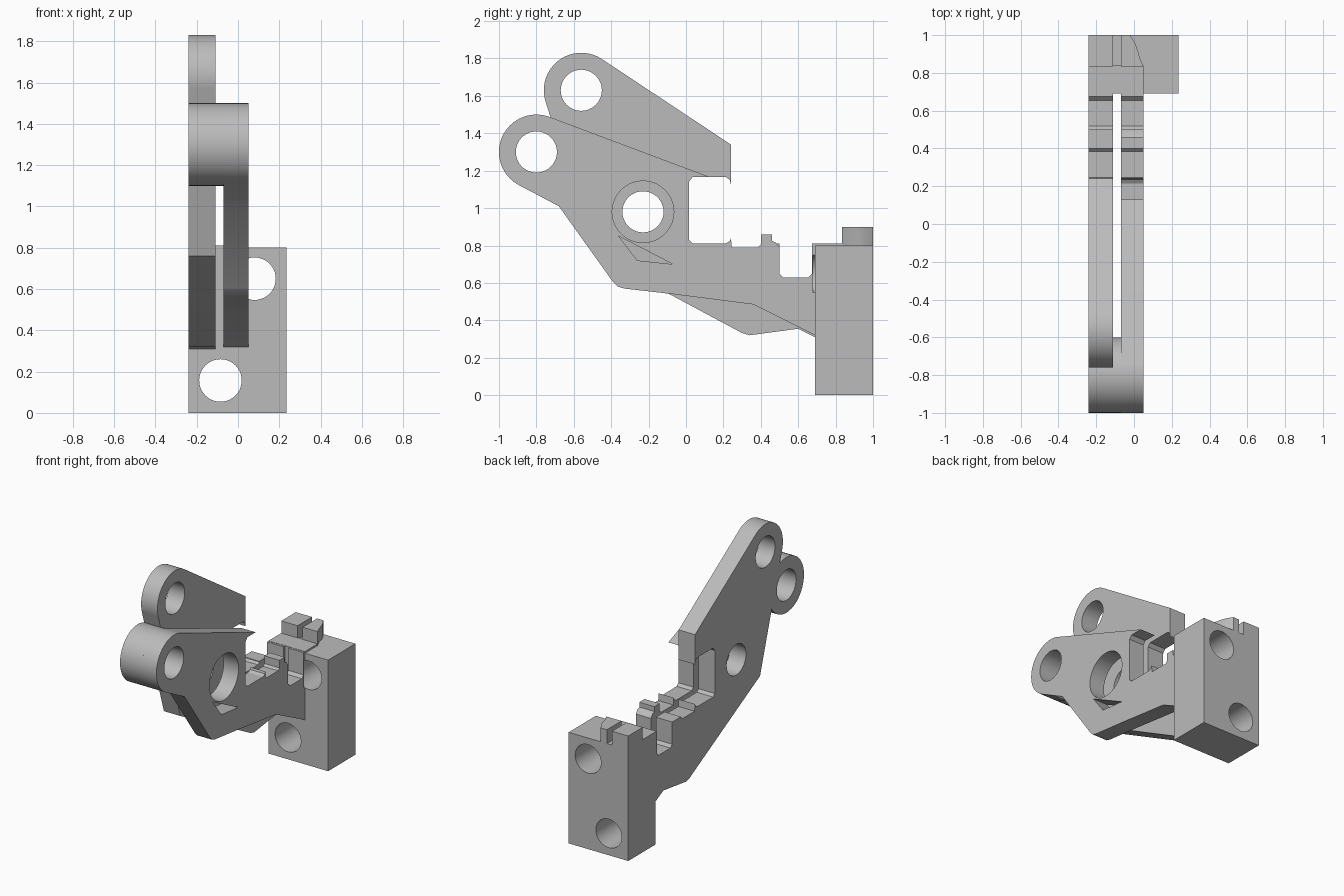
import bpy, bmesh
from math import radians, cos, sin

if "Cube" in bpy.data.objects:
    bpy.data.objects.remove(bpy.data.objects["Cube"], do_unlink=True)

grey = bpy.data.materials.new("plain_grey")
grey.use_nodes = True
tone = (0.5, 0.5, 0.5, 1)
grey.diffuse_color = tone
grey.node_tree.nodes["Principled BSDF"].inputs["Base Color"].default_value = tone


def arc(cu, cv, r, start=0, end=360, n=40):
    """Points on an arc; a full circle leaves out the repeated last point."""
    last = n if end - start == 360 else n + 1
    angles = [radians(start + (end - start) * i / n) for i in range(last)]
    return [(cu + r * cos(a), cv + r * sin(a)) for a in angles]


def prism(name, loops, axis, low, high):
    """Fill an outline (with hole loops) and extrude it along an axis."""
    place = {"x": lambda u, v: (low, u, v),
             "y": lambda u, v: (u, low, v),
             "z": lambda u, v: (u, v, low)}[axis]
    bm = bmesh.new()
    edges = []
    for loop in loops:
        vs = [bm.verts.new(place(u, v)) for u, v in loop]
        edges += [bm.edges.new((p, q)) for p, q in zip(vs, vs[1:] + vs[:1])]
    bmesh.ops.triangle_fill(bm, use_beauty=True, use_dissolve=False, edges=edges)
    out = bmesh.ops.extrude_face_region(bm, geom=bm.faces[:], use_keep_orig=True)
    moved = [g for g in out["geom"] if isinstance(g, bmesh.types.BMVert)]
    step = ["xyz"[i] == axis for i in range(3)]
    bmesh.ops.translate(bm, verts=moved, vec=[(high - low) * s for s in step])
    bmesh.ops.recalc_face_normals(bm, faces=bm.faces[:])
    mesh = bpy.data.meshes.new(name)
    bm.to_mesh(mesh)
    bm.free()
    mesh.materials.append(grey)
    ob = bpy.data.objects.new(name, mesh)
    bpy.context.collection.objects.link(ob)
    return ob


def select(ob):
    bpy.ops.object.select_all(action="DESELECT")
    ob.select_set(True)
    bpy.context.view_layer.objects.active = ob


def rect(u0, u1, v0, v1):
    return [(u0, v0), (u1, v0), (u1, v1), (u0, v1)]


# Shared positions across the width
OUT, GAP_A, GAP_B, IN = -0.24, -0.11, -0.07, 0.05

# Stepped upper edge, from the block forward to the square notch
slot = [(0.69, 0.81), (0.675, 0.81), (0.675, 0.65), (0.655, 0.63),
        (0.52, 0.63), (0.5, 0.65)]
plain_step = [(0.5, 0.81), (0.4, 0.81)]
bump_step = [(0.5, 0.79), (0.48, 0.815), (0.46, 0.825), (0.46, 0.86), (0.4, 0.86)]
notch = [(0.4, 0.805), (0.385, 0.79), (0.245, 0.79), (0.24, 0.84), (0.235, 0.825),
         (0.215, 0.812), (0.035, 0.812), (0.015, 0.83), (0.015, 1.14), (0.035, 1.165)]

# Outer arm with the upper eye
outer = ([(-0.5, 0.76), (0.3, 0.332), (0.34, 0.32), (0.6, 0.355), (0.69, 0.31)]
         + slot + plain_step + notch
         + [(0.215, 1.165), (0.235, 1.15), (0.24, 1.125), (0.24, 1.34)]
         + arc(-0.56, 1.63, 0.2, 56, 198))
outer_arm = prism("outer_arm", [outer, arc(-0.56, 1.63, 0.11), arc(-0.23, 0.98, 0.11)],
                  "x", OUT, GAP_A)

# Inner arm with the lower eye, wide pivot hole and slim opening
inner = ([(-0.68, 1.01), (-0.39, 0.605), (-0.365, 0.58), (-0.33, 0.57),
          (-0.07, 0.54), (0.36, 0.485), (0.69, 0.32)]
         + slot + bump_step + notch + [(0.13, 1.165)]
         + arc(-0.8, 1.3, 0.2, 69, 242))
opening = [(-0.36, 0.85), (-0.26, 0.72), (-0.07, 0.70)]
inner_arm = prism("inner_arm", [inner, arc(-0.8, 1.3, 0.11),
                                arc(-0.23, 0.98, 0.165), opening], "x", GAP_B, IN)

# Clearance for the upper bolt in the inner arm
cutter = prism("bolt_clearance", [arc(0.08, 0.65, 0.105)], "y", 0.68, 0.75)
cut = inner_arm.modifiers.new("clearance", "BOOLEAN")
cut.object = cutter
cut.operation = "DIFFERENCE"
select(inner_arm)
bpy.ops.object.modifier_apply(modifier=cut.name)
bpy.data.objects.remove(cutter, do_unlink=True)

# Lower eye bridging the two arms
eye_bridge = prism("eye_bridge", [arc(-0.8, 1.3, 0.2), arc(-0.8, 1.3, 0.11)],
                   "x", OUT, GAP_B)

# Mounting block with two bolt holes
block = prism("mounting_block", [rect(OUT, 0.235, 0, 0.8), arc(0.08, 0.65, 0.103),
                                 arc(-0.085, 0.157, 0.103)], "y", 0.69, 1.0)

# Raised pads on top of the block
pad = prism("block_pad", [rect(OUT, IN, 0.69, 0.84)], "z", 0.8, 0.812)
outer_stop = prism("outer_stop", [rect(OUT, GAP_A, 0.835, 1.0)], "z", 0.8, 0.9)
curve = [(GAP_B, 0.835), (IN, 0.835), (0.03, 0.88), (0.02, 0.92), (0.005, 0.96),
         (-0.02, 1.0), (GAP_B, 1.0)]
inner_stop = prism("inner_stop", [curve], "z", 0.8, 0.9)

for part in (outer_arm, inner_arm, eye_bridge, block, pad, outer_stop, inner_stop):
    select(part)
    bpy.ops.object.shade_smooth_by_angle(angle=radians(30))
